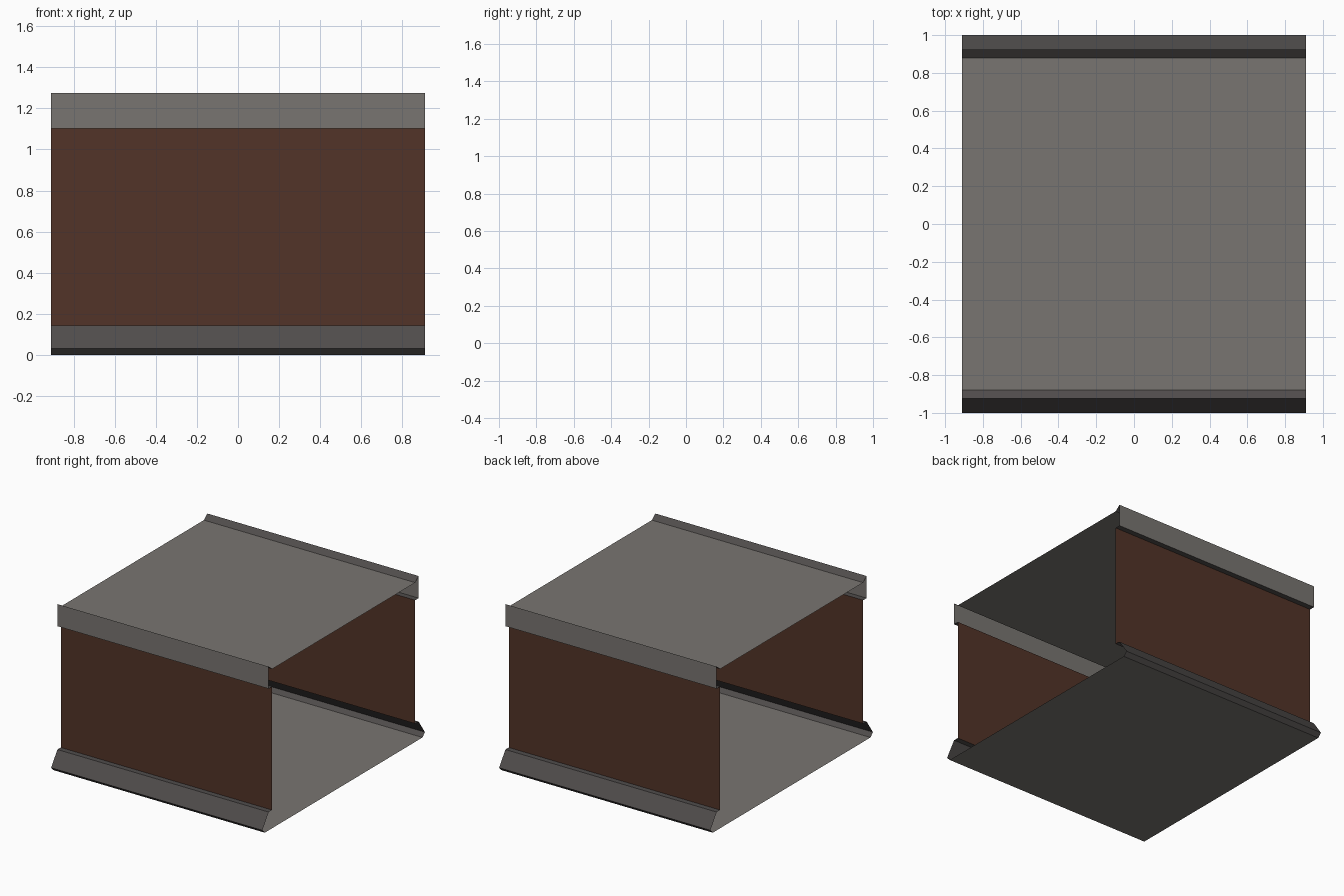
import bpy

if "Cube" in bpy.data.objects:
    bpy.data.objects.remove(bpy.data.objects["Cube"])

HALF_X = 0.91  # every part is a thin sheet running along x


def material(name, rgb):
    m = bpy.data.materials.new(name)
    m.diffuse_color = (*rgb, 1.0)
    m.use_nodes = True
    m.node_tree.nodes["Principled BSDF"].inputs["Base Color"].default_value = m.diffuse_color
    return m


light_grey = material("light grey", (0.19, 0.178, 0.165))
dark_grey = material("dark grey", (0.08, 0.073, 0.071))
brown = material("dark brown", (0.085, 0.034, 0.021))


def sheet(name, profile, mat):
    """Sweep an open (y, z) profile along the x axis."""
    verts = [(x, y, z) for y, z in profile for x in (-HALF_X, HALF_X)]
    faces = [(2 * i, 2 * i + 1, 2 * i + 3, 2 * i + 2)
             for i in range(len(profile) - 1)]
    mesh = bpy.data.meshes.new(name)
    mesh.from_pydata(verts, [], faces)
    mesh.materials.append(mat)
    ob = bpy.data.objects.new(name, mesh)
    bpy.context.collection.objects.link(ob)
    return ob


# Floor and roof panels
sheet("floor_panel", [(-0.97, 0.0), (0.97, 0.0)], light_grey)
sheet("roof_panel", [(-0.88, 1.24), (0.88, 1.24)], light_grey)

# Front and back parts share profiles; the back ones run the other way
# so that their faces also point outward
for side, s in (("front", -1), ("back", 1)):
    def side_sheet(part, profile, mat):
        pts = [(s * y, z) for y, z in profile]
        return sheet(f"{side}_{part}", pts[::-1] if s < 0 else pts, mat)

    # Bottom skirt: bevel, sloped lip and ledge up to the wall
    side_sheet("skirt", [(0.97, 0.0), (1.0, 0.03), (0.922, 0.142),
                         (0.88, 0.142)], dark_grey)
    # Wall
    side_sheet("wall", [(0.88, 0.142), (0.88, 1.103)], brown)
    # Ledge under the fascia
    side_sheet("fascia_ledge", [(0.88, 1.103), (0.923, 1.103)], dark_grey)
    # Upright fascia band
    side_sheet("fascia", [(0.923, 1.103), (0.923, 1.275)], light_grey)
    # Sloped rim down to the roof panel
    side_sheet("roof_rim", [(0.923, 1.275), (0.88, 1.24)], dark_grey)
